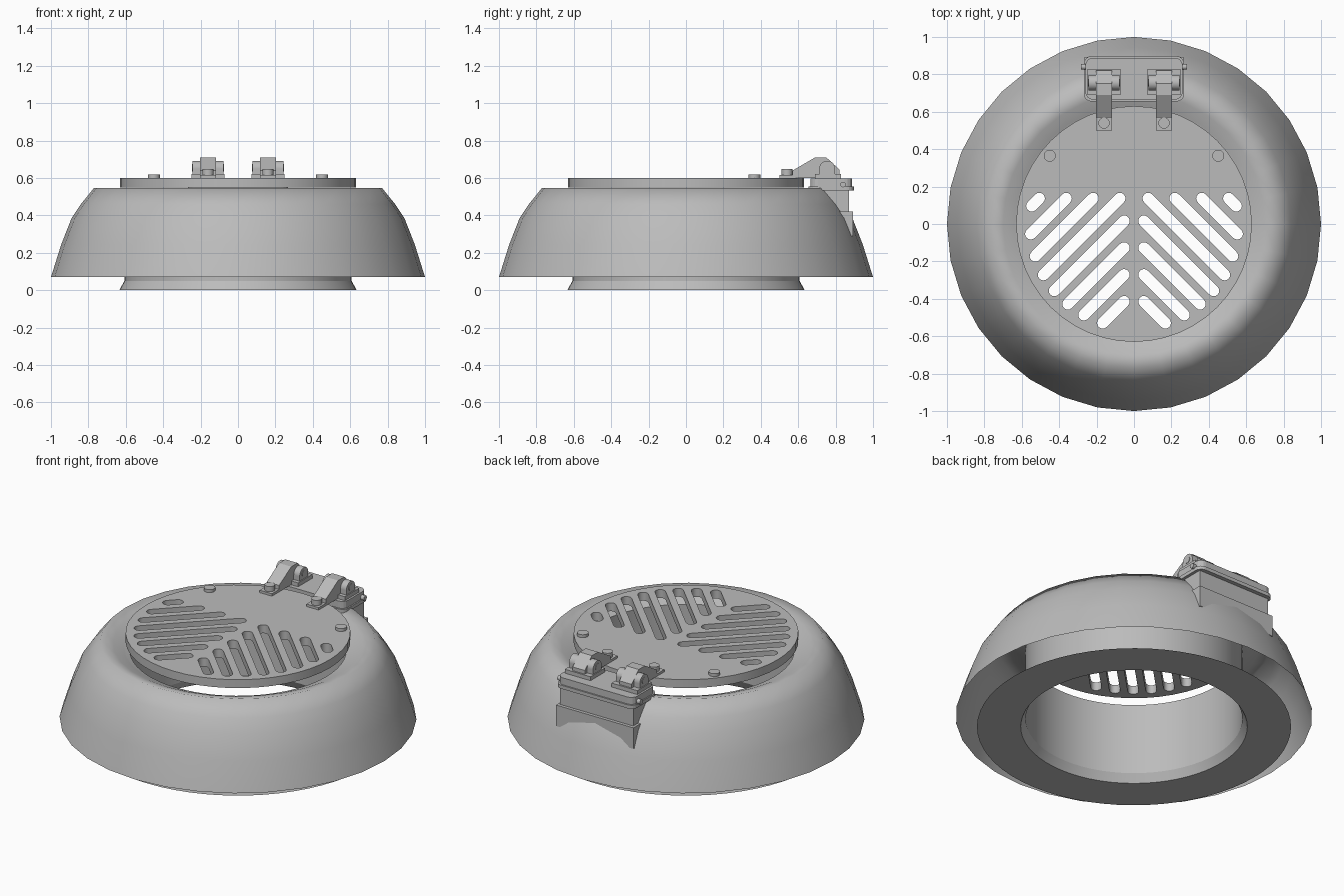
import bpy, bmesh, math
from mathutils import Matrix, Vector

default = bpy.data.objects.get("Cube")
if default:
    bpy.data.objects.remove(default)

GREY = (0.5, 0.5, 0.5, 1)
grey = bpy.data.materials.new("grey_metal")
grey.use_nodes = True
grey.diffuse_color = GREY
grey.node_tree.nodes["Principled BSDF"].inputs["Base Color"].default_value = GREY


def add(name, bm):
    mesh = bpy.data.meshes.new(name)
    bm.to_mesh(mesh)
    bm.free()
    mesh.materials.append(grey)
    obj = bpy.data.objects.new(name, mesh)
    bpy.context.collection.objects.link(obj)
    return obj


def smooth(obj, degrees):
    bpy.ops.object.select_all(action="DESELECT")
    obj.select_set(True)
    bpy.context.view_layer.objects.active = obj
    bpy.ops.object.shade_smooth_by_angle(angle=math.radians(degrees))


def lathe(name, profile, segments):
    bm = bmesh.new()
    rings = []
    for r, z in profile:
        angles = [2 * math.pi * i / segments for i in range(segments)]
        rings.append([bm.verts.new((r * math.cos(a), r * math.sin(a), z)) for a in angles])
    for low, high in zip(rings, rings[1:]):
        for i in range(segments):
            j = (i + 1) % segments
            bm.faces.new((low[i], low[j], high[j], high[i]))
    return add(name, bm)


def box(name, x, y, z, round_corners=0.0):
    bm = bmesh.new()
    size = Vector((x[1] - x[0], y[1] - y[0], z[1] - z[0]))
    centre = Vector((x[0] + x[1], y[0] + y[1], z[0] + z[1])) / 2
    bmesh.ops.create_cube(bm, size=1, matrix=Matrix.Translation(centre) @ Matrix.Diagonal((*size, 1)))
    if round_corners:
        upright = [e for e in bm.edges if abs(e.verts[0].co.z - e.verts[1].co.z) > 0.001]
        bmesh.ops.bevel(bm, geom=upright, offset=round_corners, segments=4, profile=0.5, affect="EDGES")
    return add(name, bm)


def cylinder(name, centre, radius, depth, axis="Z"):
    bm = bmesh.new()
    turn = Matrix.Rotation(math.pi / 2, 4, "Y") if axis == "X" else Matrix()
    bmesh.ops.create_cone(bm, cap_ends=True, segments=20, radius1=radius, radius2=radius,
                          depth=depth, matrix=Matrix.Translation(centre) @ turn)
    obj = add(name, bm)
    smooth(obj, 35)
    return obj


def side_prism(name, points, x0, x1):
    bm = bmesh.new()
    face = bm.faces.new([bm.verts.new((x0, y, z)) for y, z in points])
    out = bmesh.ops.extrude_face_region(bm, geom=[face])
    moved = [v for v in out["geom"] if isinstance(v, bmesh.types.BMVert)]
    bmesh.ops.translate(bm, verts=moved, vec=(x1 - x0, 0, 0))
    bmesh.ops.recalc_face_normals(bm, faces=bm.faces)
    return add(name, bm)


# Curved outer shell, with a crisp shoulder only on its left and right sectors
shell = lathe("outer_shell", [(1, 0.07), (0.945, 0.245), (0.89, 0.385), (0.84, 0.46),
                              (0.77, 0.547), (0.70, 0.53), (0.637, 0.502)], 32)
smooth(shell, 80)
sharp = shell.data.attributes.get("sharp_edge") or \
    shell.data.attributes.new("sharp_edge", "BOOLEAN", "EDGE")
for edge in shell.data.edges:
    a, b = (shell.data.vertices[i].co for i in edge.vertices)
    on_shoulder = all(abs(math.hypot(p.x, p.y) - 0.77) < 0.01 for p in (a, b))
    if on_shoulder and abs(a.x + b.x) > 1.1 * abs(a.y + b.y) * 0.7:
        sharp.data[edge.index].value = True

# Central tube flaring into the flat base ring
tube = lathe("inner_tube", [(0.637, 0.502), (0.607, 0.49), (0.607, 0.05), (0.635, 0)], 64)
smooth(tube, 25)
lathe("base_ring", [(0.635, 0), (0.88, 0)], 64)


# Slotted lid: a filled outline with slot outlines as holes
def outline(curve, points):
    spline = curve.splines.new("POLY")
    spline.points.add(len(points) - 1)
    for p, (x, y) in zip(spline.points, points):
        p.co = (x, y, 0, 1)
    spline.use_cyclic_u = True


curve = bpy.data.curves.new("lid_outline", "CURVE")
curve.dimensions = "2D"
curve.fill_mode = "BOTH"
curve.extrude = 0.026
outline(curve, [(0.63 * math.cos(math.tau * i / 48), 0.63 * math.sin(math.tau * i / 48))
                for i in range(48)])
REACH, HALF_WIDTH = 0.555, 0.03
for k in range(8):
    c = 0.643 - 0.1435 * k
    start = max(0.053, c - 0.137)
    end = (c + math.sqrt(2 * REACH ** 2 - c ** 2)) / 2
    slot = []
    for x, base in ((end, -135), (start, 45)):
        for i in range(9):
            a = math.radians(base + 22.5 * i)
            slot.append((x + HALF_WIDTH * math.cos(a), c - x + HALF_WIDTH * math.sin(a)))
    outline(curve, slot)
    outline(curve, [(-x, y) for x, y in reversed(slot)])
source = bpy.data.objects.new("lid_source", curve)
bpy.context.collection.objects.link(source)
bpy.context.view_layer.update()
evaluated = source.evaluated_get(bpy.context.evaluated_depsgraph_get())
bm = bmesh.new()
bm.from_mesh(bpy.data.meshes.new_from_object(evaluated))
bmesh.ops.remove_doubles(bm, verts=bm.verts, dist=0.0001)
bmesh.ops.translate(bm, verts=bm.verts, vec=(0, 0, 0.574))
bmesh.ops.recalc_face_normals(bm, faces=bm.faces)
bpy.data.objects.remove(source)
lid = add("slotted_lid", bm)
smooth(lid, 30)

# Hinge bracket standing out of the back of the shell
box("bracket_skirt", (-0.265, 0.265), (0.78, 0.892), (0.29, 0.42))
box("bracket_neck", (-0.25, 0.25), (0.70, 0.872), (0.40, 0.54))
box("bracket_lower_plate", (-0.268, 0.268), (0.655, 0.897), (0.533, 0.555), 0.04)
box("bracket_upper_plate", (-0.26, 0.26), (0.665, 0.888), (0.555, 0.598), 0.04)
cylinder("bracket_pin", (0, 0.84, 0.565), 0.015, 0.565, "X")

# Paired hinges, rivets and lid studs
ARM = [(0.50, 0.60), (0.50, 0.615), (0.57, 0.615), (0.57, 0.64), (0.69, 0.71),
       (0.75, 0.71), (0.82, 0.645), (0.82, 0.60)]
for side, s in (("right", -1), ("left", 1)):
    x = 0.16 * s
    side_prism(f"{side}_hinge_arm", ARM, x - 0.042, x + 0.042)
    box(f"{side}_hinge_foot", (x - 0.088, x + 0.088), (0.69, 0.83), (0.595, 0.622))
    for place, e in (("inner", -s), ("outer", s)):
        centre = (x + e * 0.062, 0.755, 0.65)
        cylinder(f"{side}_{place}_knuckle", centre, 0.042, 0.04, "X")
        box(f"{side}_{place}_cheek", (centre[0] - 0.02, centre[0] + 0.02), (0.713, 0.797), (0.61, 0.65))
    cylinder(f"{side}_hinge_pin", (x, 0.755, 0.655), 0.02, 0.17, "X")
    cylinder(f"{side}_rivet", (x, 0.54, 0.63), 0.03, 0.034)
    cylinder(f"{side}_lid_stud", (0.45 * s, 0.365, 0.608), 0.032, 0.02)
